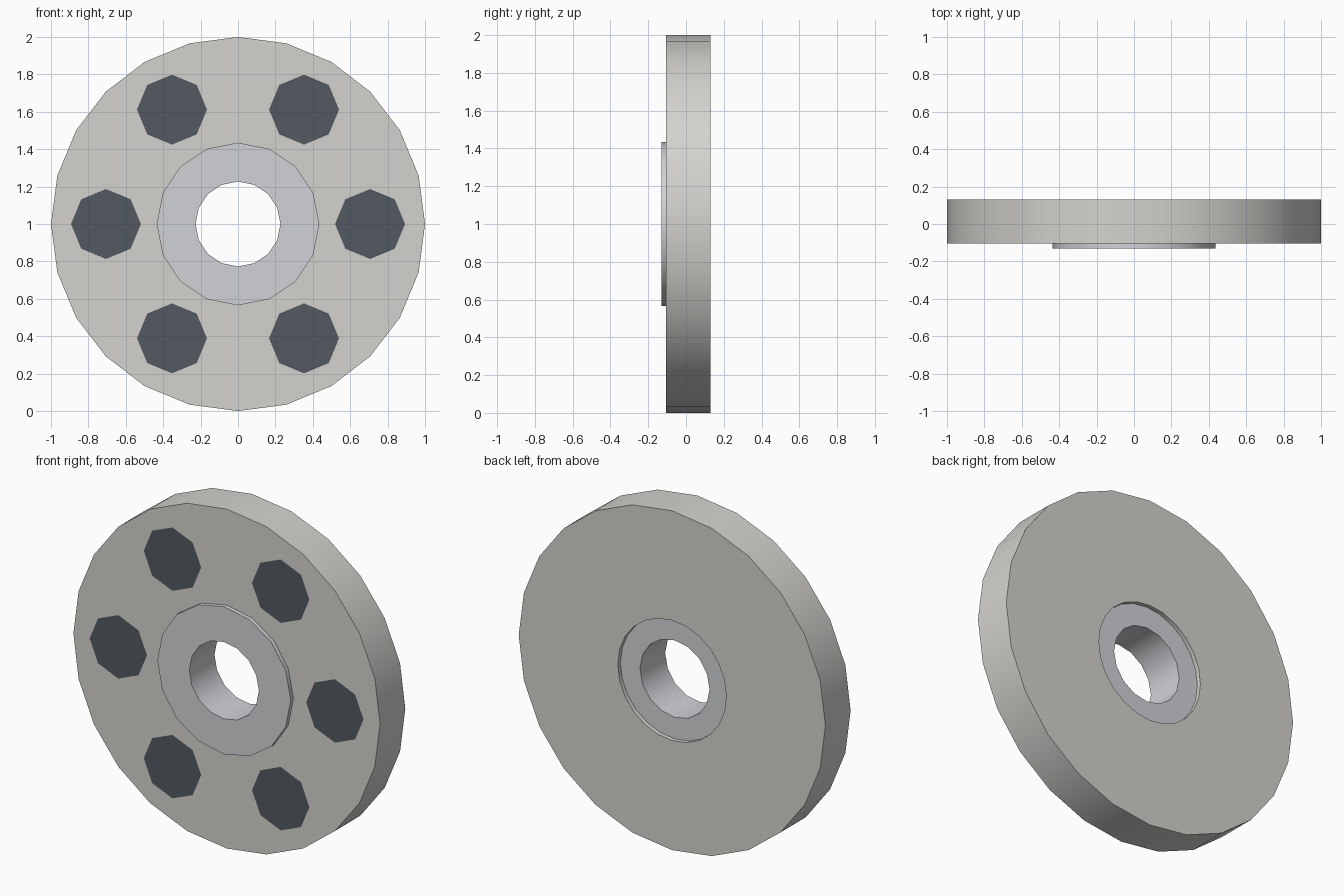
import bpy, bmesh
from math import sin, cos, pi, radians

if "Cube" in bpy.data.objects:
    bpy.data.objects.remove(bpy.data.objects["Cube"])

CZ = 1.0  # height of the axle


def material(name, rgb):
    m = bpy.data.materials.new(name)
    m.diffuse_color = (*rgb, 1)
    m.use_nodes = True
    m.node_tree.nodes["Principled BSDF"].inputs["Base Color"].default_value = m.diffuse_color
    return m


def finish(bm, name, mat, smooth=True):
    bmesh.ops.recalc_face_normals(bm, faces=bm.faces[:])
    me = bpy.data.meshes.new(name)
    bm.to_mesh(me)
    bm.free()
    me.materials.append(mat)
    ob = bpy.data.objects.new(name, me)
    bpy.context.collection.objects.link(ob)
    if smooth:
        bpy.ops.object.select_all(action='DESELECT')
        ob.select_set(True)
        bpy.context.view_layer.objects.active = ob
        bpy.ops.object.shade_smooth_by_angle(angle=radians(30))
    return ob


def lathe(name, profile, sides, mat):
    """Turn a closed (radius, y) profile around the y axis."""
    bm = bmesh.new()
    rings = []
    for i in range(sides):
        a = 2 * pi * i / sides
        rings.append([bm.verts.new((r * sin(a), y, CZ + r * cos(a))) for r, y in profile])
    n = len(profile)
    for i in range(sides):
        p, q = rings[i], rings[(i + 1) % sides]
        for j in range(n):
            k = (j + 1) % n
            bm.faces.new((p[j], p[k], q[k], q[j]))
    return finish(bm, name, mat)


plate = material("plate_grey", (0.66, 0.65, 0.62))
metal = material("hub_grey", (0.64, 0.65, 0.68))
dark = material("hole_dark", (0.085, 0.10, 0.12))

# Main weight disc
lathe("disc", [(1.0, -0.105), (1.0, 0.13), (0.354, 0.13), (0.354, -0.105)], 24, plate)

# Hub sleeve: raised flange in front, recessed ring behind
lathe("hub_sleeve", [(0.435, -0.13), (0.435, -0.105), (0.361, -0.105),
                     (0.361, 0.105), (0.227, 0.105), (0.227, -0.13)], 16, metal)

# Six dark octagonal spots on the front face
for s in range(6):
    a = 2 * pi * s / 6
    cx, cz = 0.706 * cos(a), CZ + 0.706 * sin(a)
    bm = bmesh.new()
    front = bm.faces.new([bm.verts.new((cx + 0.187 * sin(2 * pi * i / 8), -0.1065,
                                        cz + 0.187 * cos(2 * pi * i / 8))) for i in range(8)])
    front.normal_update()
    if front.normal.y > 0:
        front.normal_flip()
    me = bpy.data.meshes.new("front_spot")
    bm.to_mesh(me)
    bm.free()
    me.materials.append(dark)
    bpy.context.collection.objects.link(bpy.data.objects.new("front_spot", me))
